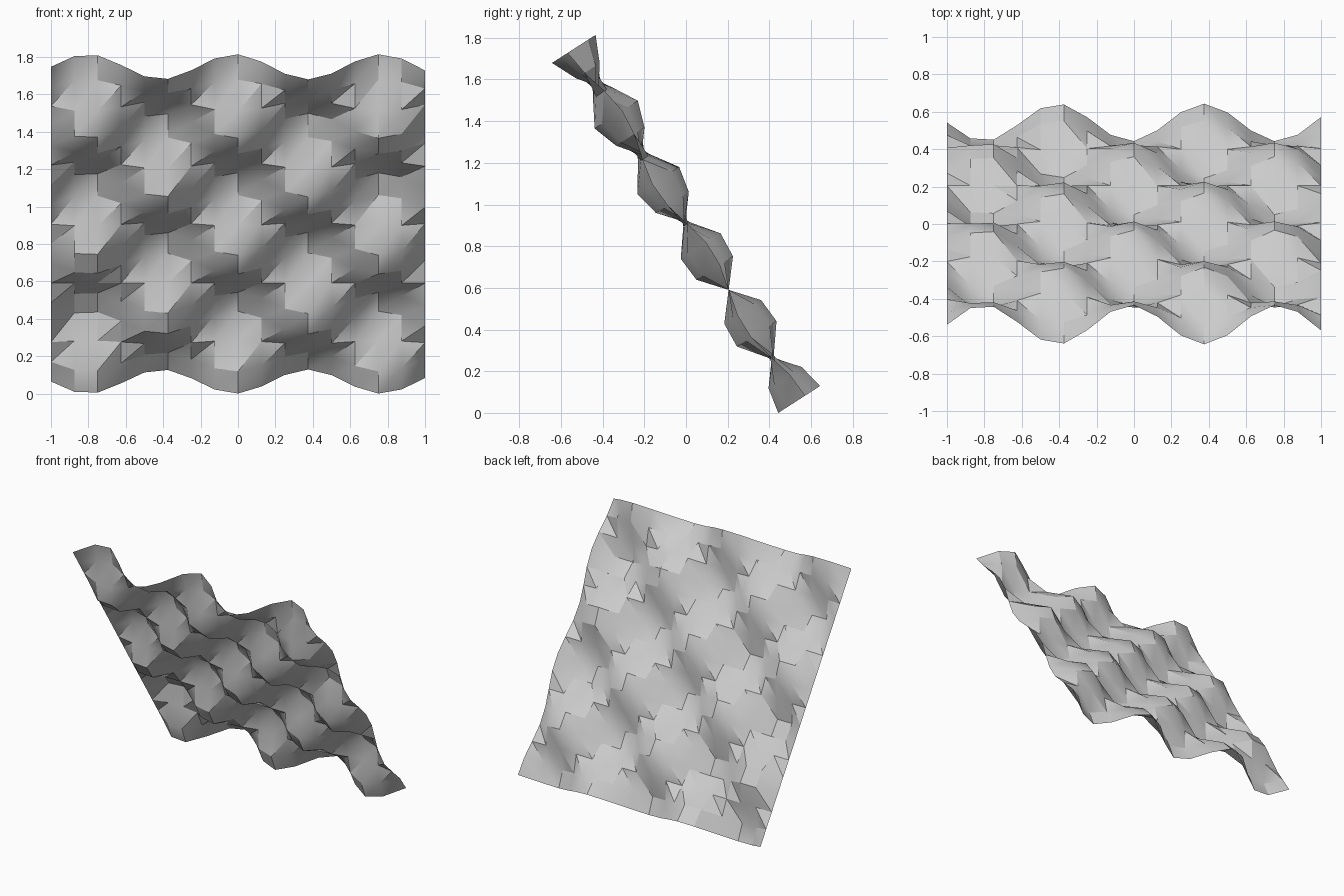
import bpy
import bmesh
import math
from mathutils import Matrix, Vector

cube = bpy.data.objects.get("Cube")
if cube:
    bpy.data.objects.remove(cube, do_unlink=True)

CELLS = 16
STEP = 2 / CELLS
TILT = math.pi - 1  # one radian of lean

# Plain grey material
grey = bpy.data.materials.new("light_grey")
grey.use_nodes = True
colour = (0.6, 0.6, 0.6, 1)
grey.diffuse_color = colour
grey.node_tree.nodes["Principled BSDF"].inputs["Base Color"].default_value = colour

# Rippled sheet: one wave across the columns times one down the rows
bm = bmesh.new()
grid = [[bm.verts.new((col * STEP - 1, 1 - row * STEP,
                       -STEP * math.sin(col) * math.cos(row)))
         for col in range(CELLS + 1)] for row in range(CELLS + 1)]

# Two triangles per cell, split along the rising diagonal
for row in range(CELLS):
    for col in range(CELLS):
        top_left, top_right = grid[row][col:col + 2]
        low_left, low_right = grid[row + 1][col:col + 2]
        bm.faces.new((top_left, low_left, top_right))
        bm.faces.new((low_left, low_right, top_right))

# Lean the sheet back, then centre it and stand it on the ground
bmesh.ops.transform(bm, matrix=Matrix.Rotation(TILT, 4, 'X'), verts=bm.verts)
ys = [v.co.y for v in bm.verts]
zs = [v.co.z for v in bm.verts]
bmesh.ops.translate(bm, verts=bm.verts,
                    vec=Vector((0, -(min(ys) + max(ys)) / 2, -min(zs))))

mesh = bpy.data.meshes.new("rippled_sheet")
bm.to_mesh(mesh)
bm.free()
mesh.materials.append(grey)
sheet = bpy.data.objects.new("rippled_sheet", mesh)
bpy.context.collection.objects.link(sheet)

# Smooth the gentle curves, keep the strong folds crisp
bpy.ops.object.select_all(action='DESELECT')
sheet.select_set(True)
bpy.context.view_layer.objects.active = sheet
bpy.ops.object.shade_smooth_by_angle(angle=math.radians(30))
